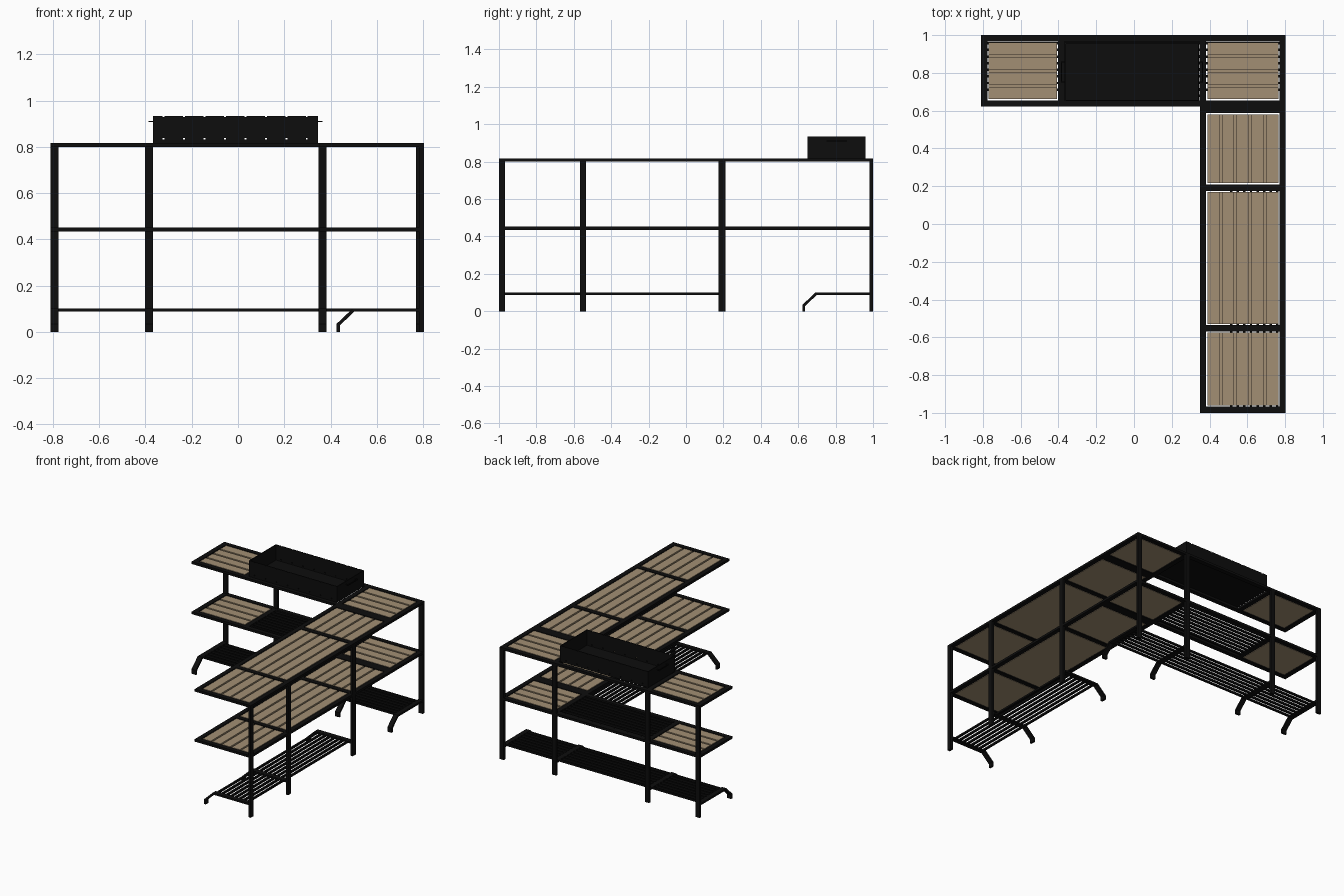
import bpy, bmesh

if "Cube" in bpy.data.objects:
    bpy.data.objects.remove(bpy.data.objects["Cube"])


def material(name, rgb):
    m = bpy.data.materials.new(name)
    m.diffuse_color = (*rgb, 1)
    m.use_nodes = True
    m.node_tree.nodes["Principled BSDF"].inputs["Base Color"].default_value = m.diffuse_color
    return m


BLACK = material("black metal", (0.004, 0.004, 0.004))
WOOD = material("light brown wood", (0.36, 0.275, 0.175))


def finish(name, bm, mat):
    bmesh.ops.recalc_face_normals(bm, faces=bm.faces)
    me = bpy.data.meshes.new(name)
    bm.to_mesh(me)
    bm.free()
    me.materials.append(mat)
    ob = bpy.data.objects.new(name, me)
    bpy.context.collection.objects.link(ob)
    return ob


def boxes(name, mat, items):
    """One object from boxes given as (x0, x1, y0, y1, z0, z1)."""
    bm = bmesh.new()
    for x0, x1, y0, y1, z0, z1 in items:
        vs = bmesh.ops.create_cube(bm, size=1)["verts"]
        for v in vs:
            v.co.x = x1 if v.co.x > 0 else x0
            v.co.y = y1 if v.co.y > 0 else y0
            v.co.z = z1 if v.co.z > 0 else z0
    return finish(name, bm, mat)


# Edges of the frame bars on each axis
BACK_X = [(-0.81, -0.775), (-0.402, -0.368), (0.347, 0.382), (0.77, 0.803)]
BACK_Y = [(0.622, 0.655), (0.967, 1.0)]
SIDE_X = [(0.35, 0.382), (0.77, 0.803)]
SIDE_Y = [(-1.0, -0.967), (-0.568, -0.535), (0.175, 0.21), (0.587, 0.622)]


def panel(name, x0, x1, y0, y1, top, along_x, count):
    """Grooved wooden board: thin backing with raised slats."""
    m, gap = 0.006, 0.013
    x0, x1, y0, y1 = x0 + m, x1 - m, y0 + m, y1 - m
    items = [(x0, x1, y0, y1, top - 0.014, top - 0.010)]
    a, b = (y0, y1) if along_x else (x0, x1)
    w = (b - a - gap * (count - 1)) / count
    for i in range(count):
        s = a + i * (w + gap)
        span = (x0, x1, s, s + w) if along_x else (s, s + w, y0, y1)
        items.append((*span, top - 0.010, top))
    boxes(name, WOOD, items)


# Two shelf levels: frames and boards
for level, z0, z1 in (("middle", 0.435, 0.452), ("top", 0.80, 0.817)):
    boxes(f"{level}_back_frame", BLACK,
          [(-0.81, 0.803, a, b, z0, z1) for a, b in BACK_Y] +
          [(a, b, 0.655, 0.967, z0, z1) for a, b in BACK_X])
    boxes(f"{level}_side_frame", BLACK,
          [(a, b, -1.0, 0.622, z0, z1) for a, b in SIDE_X] +
          [(0.382, 0.77, a, b, z0, z1) for a, b in SIDE_Y])
    for i in (0, 2):
        panel(f"{level}_back_board_{i}", BACK_X[i][1], BACK_X[i + 1][0],
              0.655, 0.967, z1 - 0.001, True, 4)
    for i in range(3):
        panel(f"{level}_side_board_{i}", 0.382, 0.77,
              SIDE_Y[i][1], SIDE_Y[i + 1][0], z1 - 0.001, False, 5)

# Bar grid in the centre of the middle back shelf
boxes("middle_bar_grid", BLACK,
      [(-0.368, 0.347, 0.672 + i * 0.035, 0.685 + i * 0.035, 0.438, 0.451)
       for i in range(9)])

# Upright posts along the outer edges
boxes("back_posts", BLACK, [(a, b, 0.982, 1.0, 0, 0.805) for a, b in BACK_X])
boxes("side_posts", BLACK, [(0.783, 0.803, a, b, 0, 0.805) for a, b in SIDE_Y[:3]])

# Bent feet: side profile extruded to the post width
PROFILE = [(0.376, 0), (0.376, 0.034), (0.305, 0.101), (0, 0.101),
           (0, 0.088), (0.298, 0.088), (0.361, 0.028), (0.361, 0)]


def foot(name, a, b, back):
    bm = bmesh.new()
    rings = []
    for t in (a, b):
        rings.append([bm.verts.new((t, 0.998 - d, z) if back else (0.801 - d, t, z))
                      for d, z in PROFILE])
    n = len(PROFILE)
    bm.faces.new(rings[0])
    bm.faces.new(rings[1])
    for i in range(n):
        j = (i + 1) % n
        bm.faces.new((rings[0][i], rings[0][j], rings[1][j], rings[1][i]))
    finish(name, bm, BLACK)


for i, (a, b) in enumerate(BACK_X):
    foot(f"back_foot_{i}", a, b, True)
for i, (a, b) in enumerate(SIDE_Y[:3]):
    foot(f"side_foot_{i}", a, b, False)

# Bottom racks of parallel bars
offsets = [0.035 + i * 0.035 for i in range(8)]
boxes("bottom_back_rack", BLACK,
      [(-0.80, 0.795, 0.998 - d - 0.013, 0.998 - d, 0.088, 0.101) for d in offsets])
boxes("bottom_side_rack", BLACK,
      [(0.801 - d - 0.013, 0.801 - d, -0.99, 0.20, 0.088, 0.101) for d in offsets])

# Open grill box with air holes low down and notches in the rim
X0, X1, Y0, Y1, Z0, Z1, T = -0.367, 0.345, 0.65, 0.96, 0.817, 0.933, 0.006
items = [(X0, X1, Y0, Y1, Z0, Z0 + 0.005)]
items += [(x, x + T, Y0, Y1, Z0, Z1) for x in (X0, X1 - T)]
holes = [-0.322 + i * 0.0885 for i in range(8)]
for y in (Y0, Y1 - T):
    items.append((X0, X1, y, y + T, Z0, 0.831))
    items.append((X0, X1, y, y + T, 0.838, Z1 - 0.004))
    edges = [X0] + [e for h in holes for e in (h - 0.004, h + 0.004)] + [X1]
    for a, b in zip(edges[::2], edges[1::2]):
        items.append((a, b, y, y + T, 0.831, 0.838))
        items.append((a, b, y, y + T, Z1 - 0.004, Z1))
boxes("grill_box", BLACK, items)

# Thin end handles
items = []
for s, x in ((-1, X0), (1, X1)):
    for y in (0.75, 0.855):
        items.append((min(x, x + s * 0.02), max(x, x + s * 0.02), y, y + 0.005, 0.907, 0.912))
    items.append((x + s * 0.018 - 0.0025, x + s * 0.018 + 0.0025, 0.75, 0.86, 0.907, 0.912))
boxes("grill_handles", BLACK, items)
